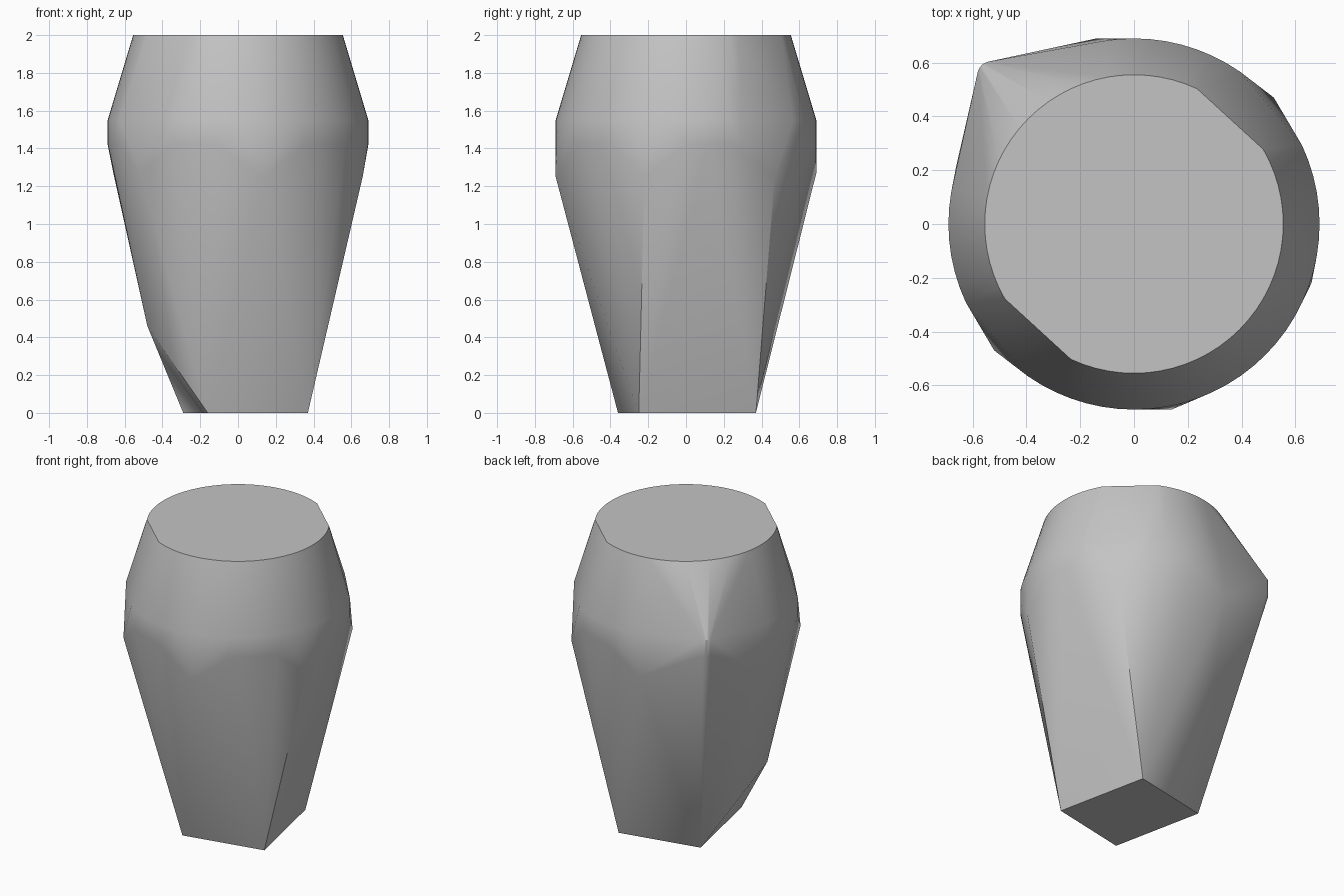
import bpy, bmesh, math

cube = bpy.data.objects.get("Cube")
if cube:
    bpy.data.objects.remove(cube, do_unlink=True)


def arc_ring(radius, z, gap_start, gap_end, steps=72):
    """Circle with the same gap left out on two opposite sides."""
    points = []
    for i in range(steps):
        degrees = i * 360 / steps
        if not gap_start < degrees % 180 < gap_end:
            a = math.radians(degrees)
            points.append((radius * math.cos(a), radius * math.sin(a), z))
    return points


# Flat top rim and the two shoulder rings, each with two cut sides
points = arc_ring(0.555, 2, 32, 64)
points += arc_ring(0.69, 1.55, 25, 53)
points += arc_ring(0.69, 1.42, 25, 53)

# Lower shoulder corners, repeated by half a turn
for x, y in [(0.66, -0.22), (0.52, 0.47), (0.14, -0.69)]:
    points += [(x, y, 1.25), (-x, -y, 1.27)]

# Rectangular foot
points += [(-0.16, -0.36, 0), (0.37, -0.25, 0), (0.24, 0.37, 0), (-0.29, 0.26, 0)]

# Low bulge on one side of the foot
points.append((-0.48, -0.175, 0.46))

# Rounded protruding corner of the shoulder
for z in (1.48, 1.59):
    for degrees in range(90, 181, 15):
        a = math.radians(degrees)
        points.append((-0.53 + 0.052 * math.cos(a), 0.555 + 0.05 * math.sin(a), z))

# Wrap the profile points in one faceted skin
bm = bmesh.new()
for p in points:
    bm.verts.new(p)
bmesh.ops.convex_hull(bm, input=bm.verts[:])
bmesh.ops.delete(bm, geom=[v for v in bm.verts if not v.link_faces], context='VERTS')
bmesh.ops.dissolve_limit(bm, angle_limit=math.radians(0.5),
                         verts=bm.verts[:], edges=bm.edges[:])
bmesh.ops.recalc_face_normals(bm, faces=bm.faces[:])
mesh = bpy.data.meshes.new("tapered_body")
bm.to_mesh(mesh)
bm.free()

body = bpy.data.objects.new("tapered_body", mesh)
bpy.context.collection.objects.link(body)

# Plain grey finish
grey = bpy.data.materials.new("plain_grey")
grey.use_nodes = True
colour = (0.55, 0.55, 0.55, 1)
grey.diffuse_color = colour
grey.node_tree.nodes["Principled BSDF"].inputs["Base Color"].default_value = colour
mesh.materials.append(grey)

bpy.ops.object.select_all(action='DESELECT')
body.select_set(True)
bpy.context.view_layer.objects.active = body
bpy.ops.object.shade_smooth_by_angle(angle=math.radians(30))
